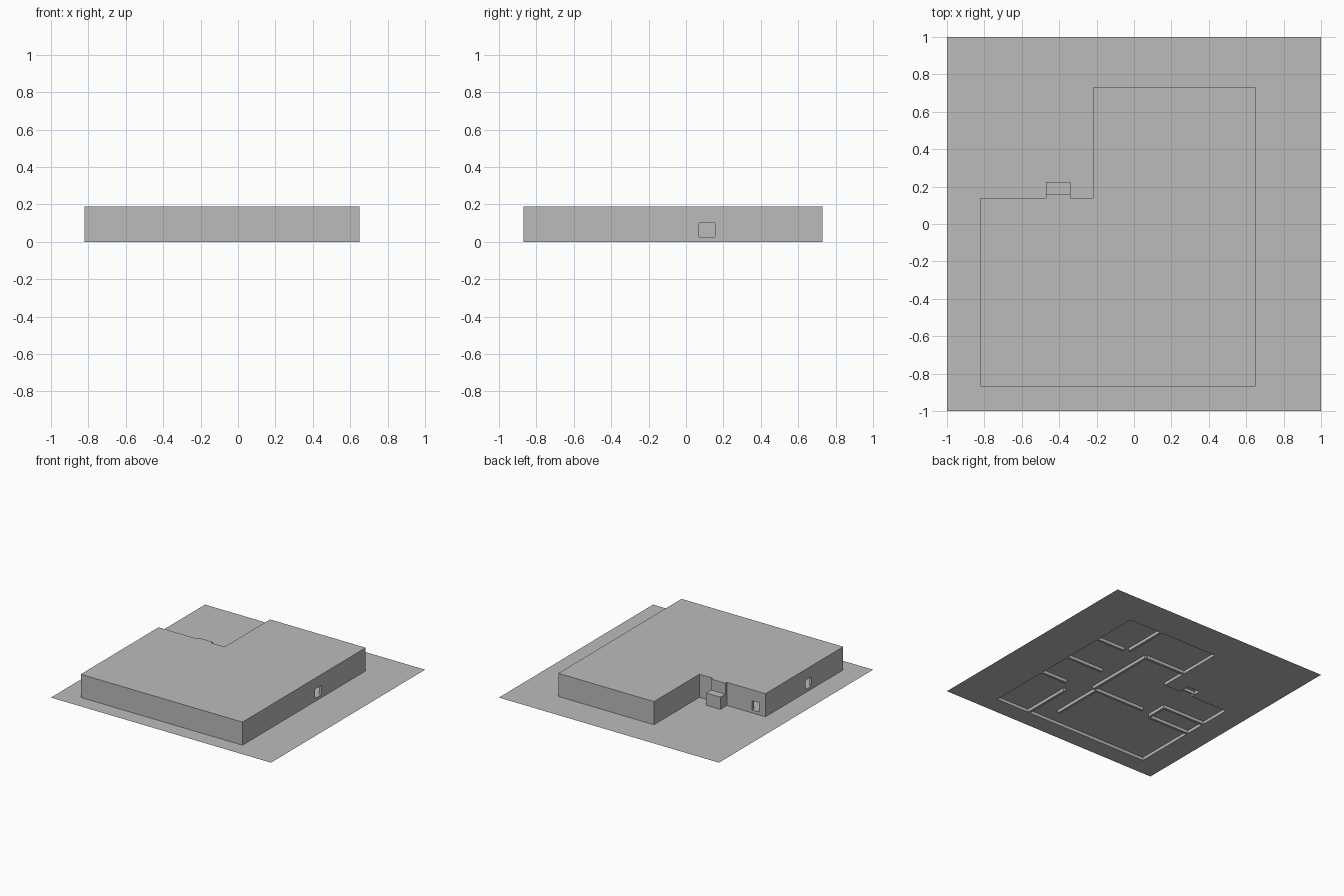
import bpy, bmesh
from mathutils import Vector

if "Cube" in bpy.data.objects:
    bpy.data.objects.remove(bpy.data.objects["Cube"])

grey = bpy.data.materials.new("plain grey")
grey.diffuse_color = (0.5, 0.5, 0.5, 1)
grey.use_nodes = True
grey.node_tree.nodes["Principled BSDF"].inputs["Base Color"].default_value = grey.diffuse_color

H, FLOOR, T = 0.19, 0.025, 0.02     # building height, raised floor, wall thickness
X0, X1, XM = -0.82, 0.65, -0.22     # left, right and step of the L plan
Y0, Y1, YM = -0.87, 0.73, 0.14      # front, back and step of the L plan
BX0, BX1, BAY, PORCH = -0.47, -0.34, 0.16, 0.225


def finish(name, bm):
    bmesh.ops.remove_doubles(bm, verts=bm.verts, dist=1e-5)
    me = bpy.data.meshes.new(name)
    bm.to_mesh(me)
    bm.free()
    me.materials.append(grey)
    ob = bpy.data.objects.new(name, me)
    bpy.context.collection.objects.link(ob)


def add_box(bm, x0, x1, y0, y1, z0, z1):
    vs = bmesh.ops.create_cube(bm, size=1)["verts"]
    for v in vs:
        v.co = Vector(((x0 + x1) / 2 + v.co.x * (x1 - x0),
                       (y0 + y1) / 2 + v.co.y * (y1 - y0),
                       (z0 + z1) / 2 + v.co.z * (z1 - z0)))


def boxes(name, items):
    bm = bmesh.new()
    for b in items:
        add_box(bm, *b)
    finish(name, bm)


def wall(name, x0, x1, y0, y1, gap=None, zg=0.10, top=H):
    """Straight wall, optionally with one door gap along its long axis."""
    if not gap:
        return boxes(name, [(x0, x1, y0, y1, 0, top)])
    a, b = gap
    if x1 - x0 > y1 - y0:
        spans = [(x0, a, y0, y1), (b, x1, y0, y1), (a, b, y0, y1)]
    else:
        spans = [(x0, x1, y0, a), (x0, x1, b, y1), (x0, x1, a, b)]
    boxes(name, [spans[0] + (0, top), spans[1] + (0, top),
                 spans[2] + (0, FLOOR), spans[2] + (zg, top)])


def inside(x, y):
    return ((X0 < x < X1 and Y0 < y < YM) or (XM < x < X1 and Y0 < y < Y1)
            or (BX0 < x < BX1 and Y0 < y < PORCH))


# Plates made of grid cells, kept or skipped by the plan
def plate(name, z, keep):
    xs = [-1, X0, BX0, BX1, XM, X1, 1]
    ys = [-1, Y0, YM, BAY, PORCH, Y1, 1]
    bm = bmesh.new()
    for a, b in zip(xs, xs[1:]):
        for c, d in zip(ys, ys[1:]):
            if keep((a + b) / 2, (c + d) / 2):
                bm.faces.new([bm.verts.new(p) for p in
                              ((a, c, z), (b, c, z), (b, d, z), (a, d, z))])
    finish(name, bm)


plate("ground", 0, lambda x, y: not inside(x, y))
plate("floor", FLOOR, inside)
plate("roof", H, lambda x, y: inside(x, y) and not (x < XM and y > BAY))

# Outer walls with door openings
wall("front_wall", X0, X1, Y0, Y0 + T)
wall("back_wall", XM, X1, Y1 - T, Y1)
wall("right_wall", X1 - T, X1, Y0 + T, Y1 - T, (0.07, 0.155))
wall("left_wall", X0, X0 + T, Y0 + T, YM, (-0.46, -0.38))
wall("step_side_wall", XM, XM + T, YM - T, Y1 - T)
wall("step_back_wall_left", X0 + T, BX0, YM - T, YM, (-0.76, -0.70))
wall("step_back_wall_right", BX1, XM, YM - T, YM)

# Full-height bay and low porch in the step
t = 0.008
wall("bay_left", BX0, BX0 + t, YM - T, BAY)
wall("bay_right", BX1 - t, BX1, YM - T, BAY)
wall("bay_back", BX0 + t, BX1 - t, BAY - t, BAY)
boxes("porch", [(BX0, BX0 + t, BAY, PORCH, 0, 0.10), (BX1 - t, BX1, BAY, PORCH, 0, 0.10),
                (BX0 + t, BX1 - t, PORCH - t, PORCH, 0, 0.10),
                (BX0, BX1, BAY, PORCH, 0.095, 0.10)])

# Room partitions: (fixed coordinate, start, end)
for i, (x, a, b) in enumerate([(0.32, Y0 + T, -0.43), (0.14, -0.72, -0.27),
                               (0.17, -0.27, 0.34), (0.33, 0.34, Y1 - T),
                               (-0.42, -0.32, -0.14)]):
    wall(f"partition_lengthwise_{i}", x - T / 2, x + T / 2, a, b, top=H - 0.002)
for i, (y, a, b) in enumerate([(0.32, 0.37, X1 - T), (-0.03, 0.29, X1 - T),
                               (-0.33, 0.39, X1 - T), (-0.28, -0.32, 0.13),
                               (0.34, XM + T, 0.16), (-0.15, X0 + T, -0.43),
                               (-0.33, X0 + T, -0.43)]):
    wall(f"partition_crosswise_{i}", a, b, y - T / 2, y + T / 2, top=H - 0.002)
